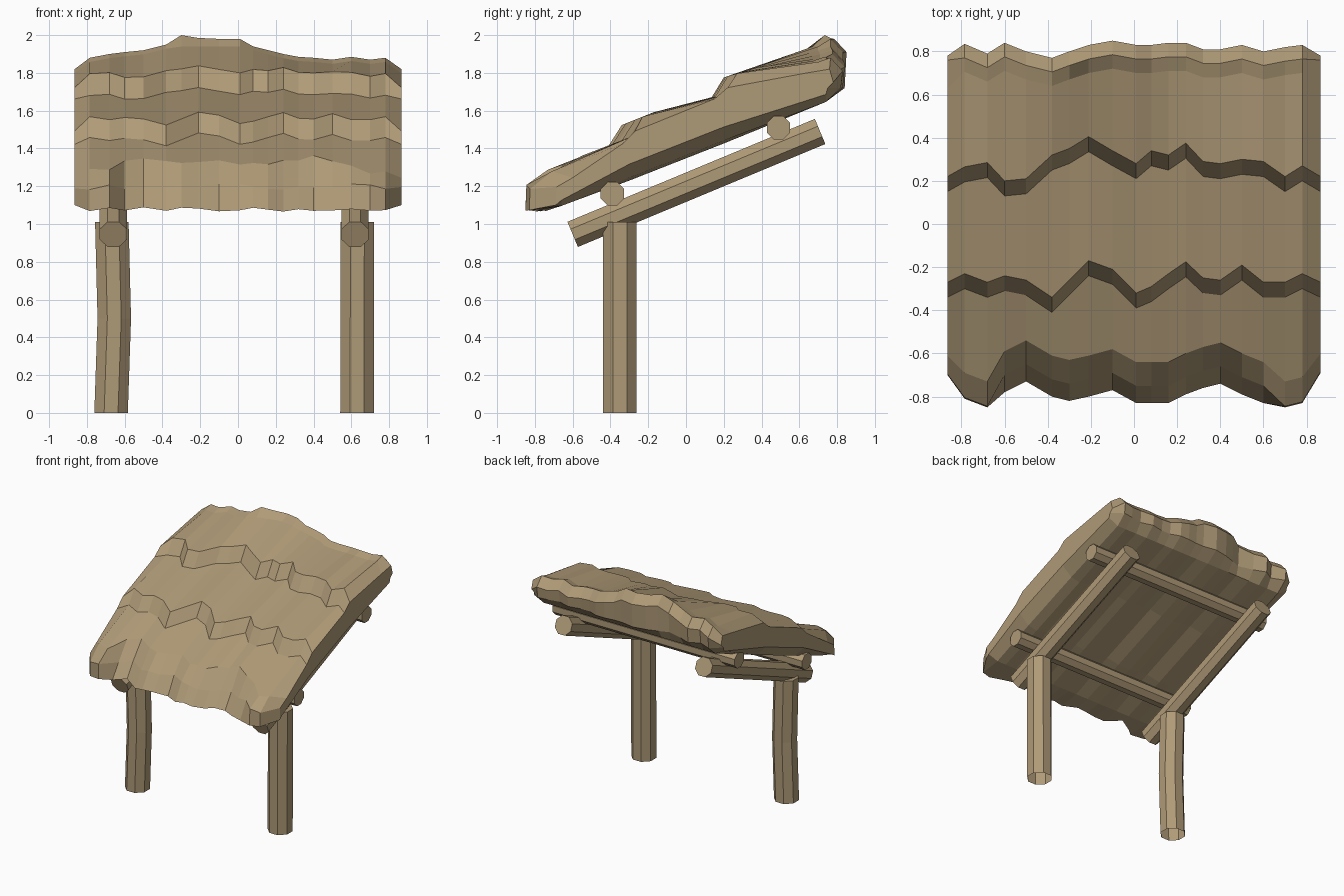
import bpy, bmesh, math, random
from mathutils import Vector

if "Cube" in bpy.data.objects:
    bpy.data.objects.remove(bpy.data.objects["Cube"])

random.seed(4)
tan = bpy.data.materials.new("straw tan")
tan.diffuse_color = (0.43, 0.325, 0.185, 1)
tan.use_nodes = True
tan.node_tree.nodes["Principled BSDF"].inputs["Base Color"].default_value = tan.diffuse_color


def finish(bm, name):
    bmesh.ops.recalc_face_normals(bm, faces=bm.faces)
    me = bpy.data.meshes.new(name)
    bm.to_mesh(me)
    bm.free()
    me.materials.append(tan)
    ob = bpy.data.objects.new(name, me)
    bpy.context.collection.objects.link(ob)
    return ob


def log(name, path, radius, side, sides=8, open_start=False):
    """Faceted log swept through path points; side = a reference axis across it."""
    bm = bmesh.new()
    pts = [Vector(p) for p in path]
    d = (pts[-1] - pts[0]).normalized()
    u = Vector(side)
    v = d.cross(u)
    rings = []
    for p in pts:
        ring = []
        for i in range(sides):
            a = 2 * math.pi * (i + 0.5) / sides
            ring.append(bm.verts.new(p + radius * (u * math.cos(a) + v * math.sin(a))))
        rings.append(ring)
    for a, b in zip(rings, rings[1:]):
        for i in range(sides):
            j = (i + 1) % sides
            bm.faces.new((a[i], a[j], b[j], b[i]))
    if not open_start:
        bm.faces.new(rings[0])
    bm.faces.new(rings[-1])
    return finish(bm, name)


# Posts, open underneath (the left one is slightly bowed)
log("left_post", [(-0.672, -0.35, 0), (-0.655, -0.35, 0.5), (-0.668, -0.35, 1.01)],
    0.096, (1, 0, 0), open_start=True)
log("right_post", [(0.63, -0.35, 0), (0.632, -0.35, 1.01)], 0.096, (1, 0, 0), open_start=True)

# Sloping rafters and the two cross poles
for name, x in (("left_rafter", -0.66), ("right_rafter", 0.62)):
    log(name, [(x, -0.60, 0.945), (x, 0.71, 1.49)], 0.078, (1, 0, 0))
for name, y, z in (("front_cross_pole", -0.39, 1.16), ("back_cross_pole", 0.49, 1.51)):
    log(name, [(-0.83, y, z), (0.83, y, z)], 0.067, (0, 1, 0))

# Thatch: rows of ragged edges sampled at shared columns
X = [-.865, -.785, -.68, -.6, -.5, -.38, -.3, -.21, -.1, .01,
     .08, .16, .24, .32, .4, .5, .6, .7, .78, .865]
front = [-.70, -.81, -.85, -.78, -.73, -.80, -.82, -.80, -.77, -.83,
         -.83, -.83, -.79, -.76, -.74, -.79, -.83, -.85, -.83, -.69]
step1 = [-.27, -.23, -.27, -.24, -.26, -.34, -.26, -.17, -.21, -.32,
         -.29, -.23, -.175, -.25, -.26, -.19, -.27, -.27, -.23, -.27]
step2 = [.22, .265, .285, .20, .21, .32, .35, .405, .34, .28,
         .34, .32, .375, .29, .28, .30, .29, .22, .27, .22]
back = [.76, .835, .79, .84, .80, .77, .80, .83, .85, .83,
        .83, .84, .84, .81, .81, .83, .80, .82, .83, .76]
ridge = [1.82, 1.88, 1.90, 1.91, 1.92, 1.95, 2.0, 1.985, 1.98, 1.98,
         1.94, 1.92, 1.90, 1.885, 1.88, 1.87, 1.885, 1.87, 1.88, 1.82]


def under(y):
    return 1.08 + 0.393 * (y + 0.70)


bm = bmesh.new()
cols = []
last = len(X) - 1
for i, x in enumerate(X):
    edge = i in (0, last)
    corner = i < 3 or i > last - 3
    drop = 0.06 if edge else 0.0
    lift = 0.08 if edge else random.uniform(-0.01, 0.02)
    y1, y2 = step1[i], step2[i]
    z1 = 1.56 + 0.4 * (y1 + 0.25) - drop
    z2 = 1.80 + 0.3 * (y2 - 0.28) - drop
    tip = 0.005 if corner else 0.08
    yb = front[i] + (0.09 if edge else 0.12 if corner else 0.19)
    zb = 1.245 if edge else 1.28 + 0.4 * (yb + 0.73) + random.uniform(-0.015, 0.01)
    yr = back[i] - 0.13
    prof = [
        (0.74, under(0.74) + (0.04 if edge else 0)),              # underside
        (0.20, under(0.20) + lift),
        (-0.30, under(-0.30) + lift),
        (-0.66, under(-0.66) + (0.03 if edge else 0)),
        (front[i], 1.10 if edge else 1.07 + random.uniform(-0.005, 0.02)),  # front fringe
        (front[i] + tip, 1.20 + random.uniform(-0.02, 0.015)),
        (yb, zb),                                                 # front bulge
        (y1 - 0.07, z1 - (0.07 if edge else 0.11)),               # lower step
        (y1, z1),
        (y2 - 0.07, z2 - (0.06 if edge else 0.115)),              # upper step
        (y2, z2),
        (yr, min(1.94, ridge[i] - 0.022)),                        # back rise
        (back[i] - (0.0 if edge else 0.065), ridge[i]),           # back fringe
        (back[i] + (0.02 if edge else 0), ridge[i] - 0.07),
        (back[i] - 0.01, 1.72),
    ]
    cols.append([bm.verts.new((x, y, z)) for y, z in prof])

n = len(cols[0])
for a, b in zip(cols, cols[1:]):
    for j in range(n):
        k = (j + 1) % n
        bm.faces.new((a[j], a[k], b[k], b[j]))
bm.faces.new(cols[0])
bm.faces.new(cols[-1])
finish(bm, "thatched_roof")
